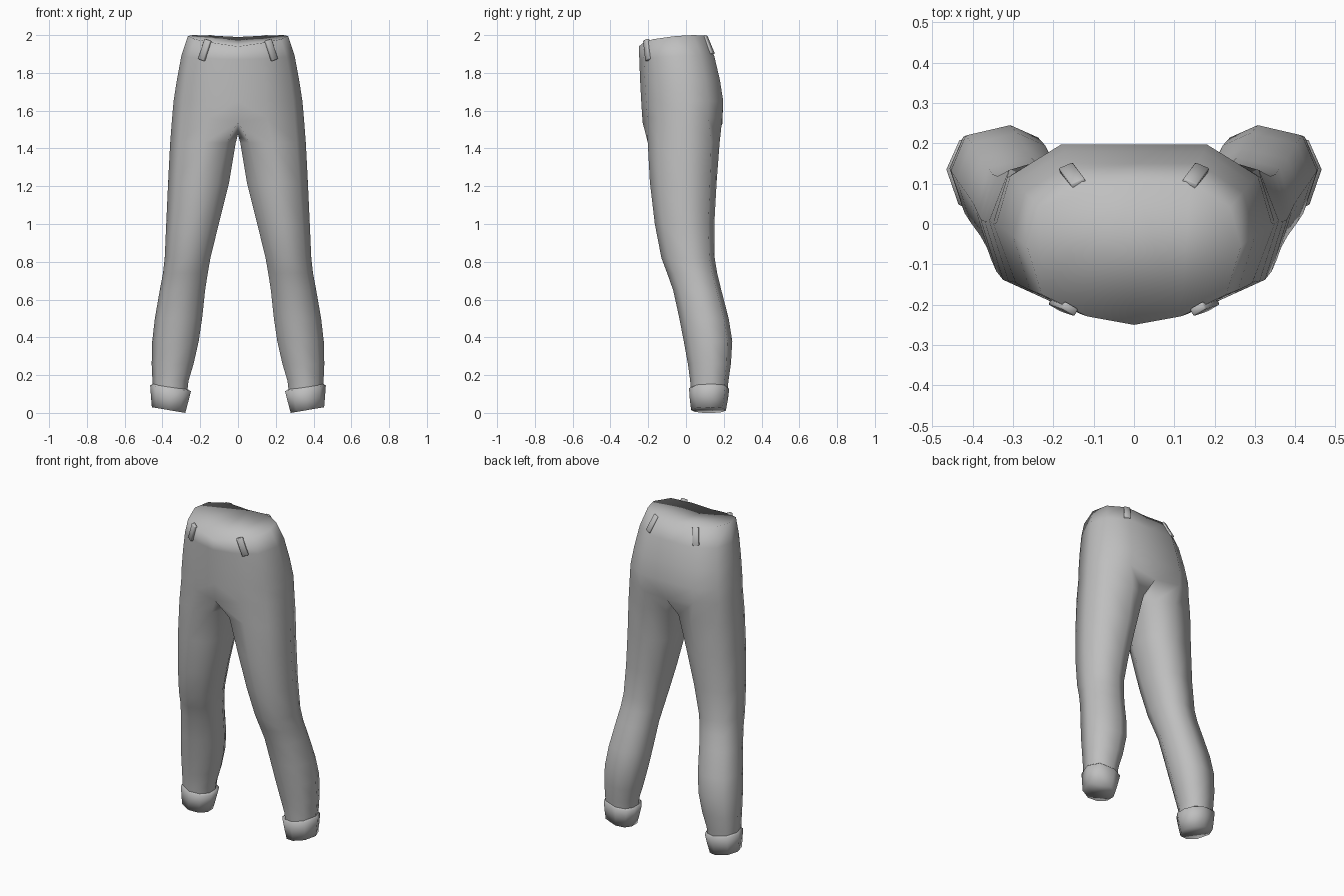
import bpy, bmesh
from mathutils import Vector, Matrix

if "Cube" in bpy.data.objects:
    bpy.data.objects.remove(bpy.data.objects["Cube"], do_unlink=True)

# One plain cloth colour
cloth = bpy.data.materials.new("grey_cloth")
cloth.use_nodes = True
GREY = (0.52, 0.52, 0.52, 1)
cloth.diffuse_color = GREY
bsdf = cloth.node_tree.nodes["Principled BSDF"]
bsdf.inputs["Base Color"].default_value = GREY
bsdf.inputs["Roughness"].default_value = 0.8

# Unit cross-sections: u from inner to outer, v from front to back.
# Both run front, outer side, back, inner side.
HIP = [(0, 0), (.44, .06), (.86, .21), (1, .55), (.9, .82), (.53, 1), (0, 1), (0, .65), (0, .4)]
LEG = [(.18, .10), (.5, 0), (.86, .15), (1, .56), (.85, .9), (.4, 1), (.12, .88), (0, .65), (0, .35)]
N = len(HIP)


def finish(bm, name, mirror=True):
    """Turn a bmesh into a smooth object, mirrored across x = 0."""
    me = bpy.data.meshes.new(name)
    bm.to_mesh(me)
    bm.free()
    me.materials.append(cloth)
    ob = bpy.data.objects.new(name, me)
    bpy.context.collection.objects.link(ob)
    for p in me.polygons:
        p.use_smooth = True
    if mirror:
        mod = ob.modifiers.new("mirror", 'MIRROR')
        mod.use_axis = (True, False, False)
        mod.use_mirror_merge = True
        mod.merge_threshold = 0.001
    return ob


def loft(name, rings, cap_top=0, cap_bottom=False):
    """Skin rings listed from top to bottom: z, inner, outer, front, back, blend, dz."""
    bm = bmesh.new()
    rows = []
    for z, inner, outer, front, back, t, dz in rings:
        row = []
        for i in range(N):
            u = HIP[i][0] * (1 - t) + LEG[i][0] * t
            v = HIP[i][1] * (1 - t) + LEG[i][1] * t
            row.append(bm.verts.new((inner + u * (outer - inner),
                                     front + v * (back - front),
                                     z + (dz[i] if dz else 0))))
        rows.append(row)
    for a, b in zip(rows, rows[1:]):
        for i in range(N):
            j = (i + 1) % N
            quad = (a[i], b[i], b[j], a[j])
            # no wall on the centre plane
            if any(v.co.x > 1e-4 for v in quad):
                bm.faces.new(quad)
    if cap_top:
        bm.faces.new(rows[0][:cap_top])
    if cap_bottom:
        bm.faces.new(rows[-1][::-1])
    loose = [v for v in bm.verts if not v.link_faces]
    bmesh.ops.delete(bm, geom=loose, context='VERTS')
    return finish(bm, name)


# Hips and legs in one skin; the waist dips at the front
waist_rise = [0, .017, .038, .055, .06, .057, .05, .05, .05]
upper_rise = [0, .004, .012, .02, .02, .018, .015, 0, 0]
crotch_drop = [-.02, 0, 0, 0, 0, 0, -.03, -.085, -.085]
loft("trousers", [
    (1.94, 0, .265, -.250, .105, 0, waist_rise),
    (1.87, 0, .300, -.247, .150, 0, upper_rise),
    (1.76, 0, .324, -.243, .180, 0, None),
    (1.65, 0, .341, -.237, .197, 0, None),
    (1.56, 0, .349, -.230, .192, .0, crotch_drop),
    (1.43, .012, .359, -.207, .178, .8, None),
    (1.22, .047, .370, -.191, .162, 1, None),
    (1.00, .102, .380, -.165, .150, 1, None),
    (0.82, .146, .388, -.130, .152, 1, None),
    (0.74, .160, .397, -.100, .165, 1, None),
    (0.65, .174, .414, -.068, .187, 1, None),
    (0.50, .190, .440, -.035, .226, 1, None),
    (0.38, .208, .454, -.012, .245, 1, None),
    (0.26, .235, .457, .010, .238, 1, None),
    (0.17, .262, .453, .022, .225, 1, None),
    (0.08, .272, .450, .028, .215, 1, None),
], cap_top=7)

# Turned-up cuffs, with the hem sloping up to the outside
slope = [p[0] * .03 for p in LEG]
loft("cuffs", [
    (0.125, .268, .450, .030, .218, 1, slope),
    (0.115, .249, .465, .016, .229, 1, slope),
    (0.060, .263, .461, .020, .222, 1, slope),
    (0.000, .279, .456, .027, .211, 1, slope),
], cap_bottom=True)


def belt_loop(name, top, bottom, normal):
    """A small flat strap from top to bottom, facing normal."""
    top, bottom = Vector(top), Vector(bottom)
    up = (top - bottom).normalized()
    side = Vector(normal).cross(up).normalized()
    out = up.cross(side)
    rot = Matrix((side, out, up)).transposed().to_4x4()
    size = Matrix.Diagonal((.038, .02, (top - bottom).length, 1))
    bm = bmesh.new()
    bmesh.ops.create_cube(bm, size=1, matrix=Matrix.Translation((top + bottom) / 2) @ rot @ size)
    bmesh.ops.bevel(bm, geom=bm.edges[:], offset=.003, segments=1, affect='EDGES')
    bmesh.ops.recalc_face_normals(bm, faces=bm.faces)
    return finish(bm, name)


belt_loop("front_belt_loops", (.158, -.211, 1.975), (.193, -.199, 1.868), (.48, -.87, .1))
belt_loop("back_belt_loops", (.137, .098, 1.996), (.167, .138, 1.900), (.35, .9, .3))
